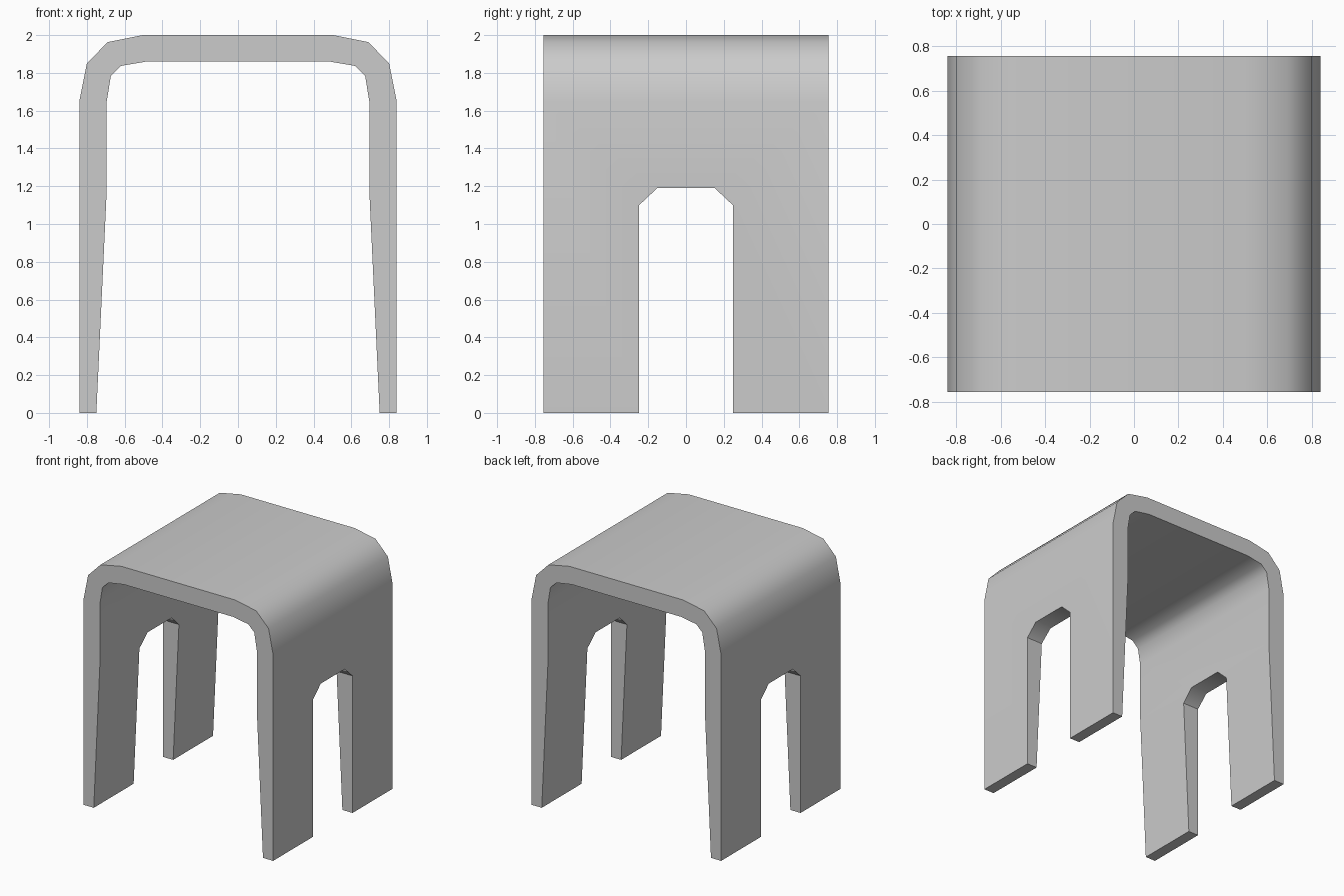
import bpy
import bmesh
from math import radians
from mathutils import Vector

cube = bpy.data.objects.get("Cube")
if cube:
    bpy.data.objects.remove(cube, do_unlink=True)

HALF_DEPTH = 0.755

grey = bpy.data.materials.new("plain grey")
grey.use_nodes = True
colour = (0.6, 0.6, 0.6, 1)
grey.diffuse_color = colour
grey.node_tree.nodes["Principled BSDF"].inputs["Base Color"].default_value = colour


def mirrored(half):
    """Close a half outline by reflecting it across the middle."""
    return half + [(-a, b) for a, b in reversed(half)]


def prism(name, outline, start, travel):
    """Extrude a closed outline of 3D points along a vector."""
    bm = bmesh.new()
    face = bm.faces.new([bm.verts.new(p) for p in outline])
    moved = bmesh.ops.extrude_face_region(bm, geom=[face])["geom"]
    verts = [v for v in moved if isinstance(v, bmesh.types.BMVert)]
    bmesh.ops.translate(bm, verts=verts, vec=Vector(travel))
    bmesh.ops.translate(bm, verts=bm.verts, vec=Vector(start))
    bmesh.ops.recalc_face_normals(bm, faces=bm.faces)
    mesh = bpy.data.meshes.new(name)
    bm.to_mesh(mesh)
    bm.free()
    mesh.materials.append(grey)
    obj = bpy.data.objects.new(name, mesh)
    bpy.context.collection.objects.link(obj)
    return obj


# Bent seat shell: outer bend, then inner bend with tapered legs
outer = mirrored([(-0.84, 0), (-0.84, 1.65), (-0.80, 1.85), (-0.69, 1.963), (-0.505, 2)])
inner = mirrored([(-0.75, 0), (-0.695, 1.18), (-0.695, 1.65), (-0.673, 1.785),
                  (-0.62, 1.837), (-0.485, 1.86)])
shell = outer + inner[::-1]
stool = prism("stool_shell", [(x, 0, z) for x, z in shell],
              (0, -HALF_DEPTH, 0), (0, 2 * HALF_DEPTH, 0))

# Chamfered opening through both sides, leaving four legs
arch = mirrored([(-0.25, -0.2), (-0.25, 1.098), (-0.152, 1.19)])
cutter = prism("leg_opening_cutter", [(0, y, z) for y, z in arch],
               (-1, 0, 0), (2, 0, 0))
cutter.hide_render = True

cut = stool.modifiers.new("leg openings", 'BOOLEAN')
cut.operation = 'DIFFERENCE'
cut.solver = 'EXACT'
cut.object = cutter

bpy.ops.object.select_all(action='DESELECT')
stool.select_set(True)
bpy.context.view_layer.objects.active = stool
bpy.ops.object.modifier_apply(modifier=cut.name)
bpy.data.objects.remove(cutter, do_unlink=True)

# Smooth bends with crisp rims
bpy.ops.object.shade_smooth_by_angle(angle=radians(45))
